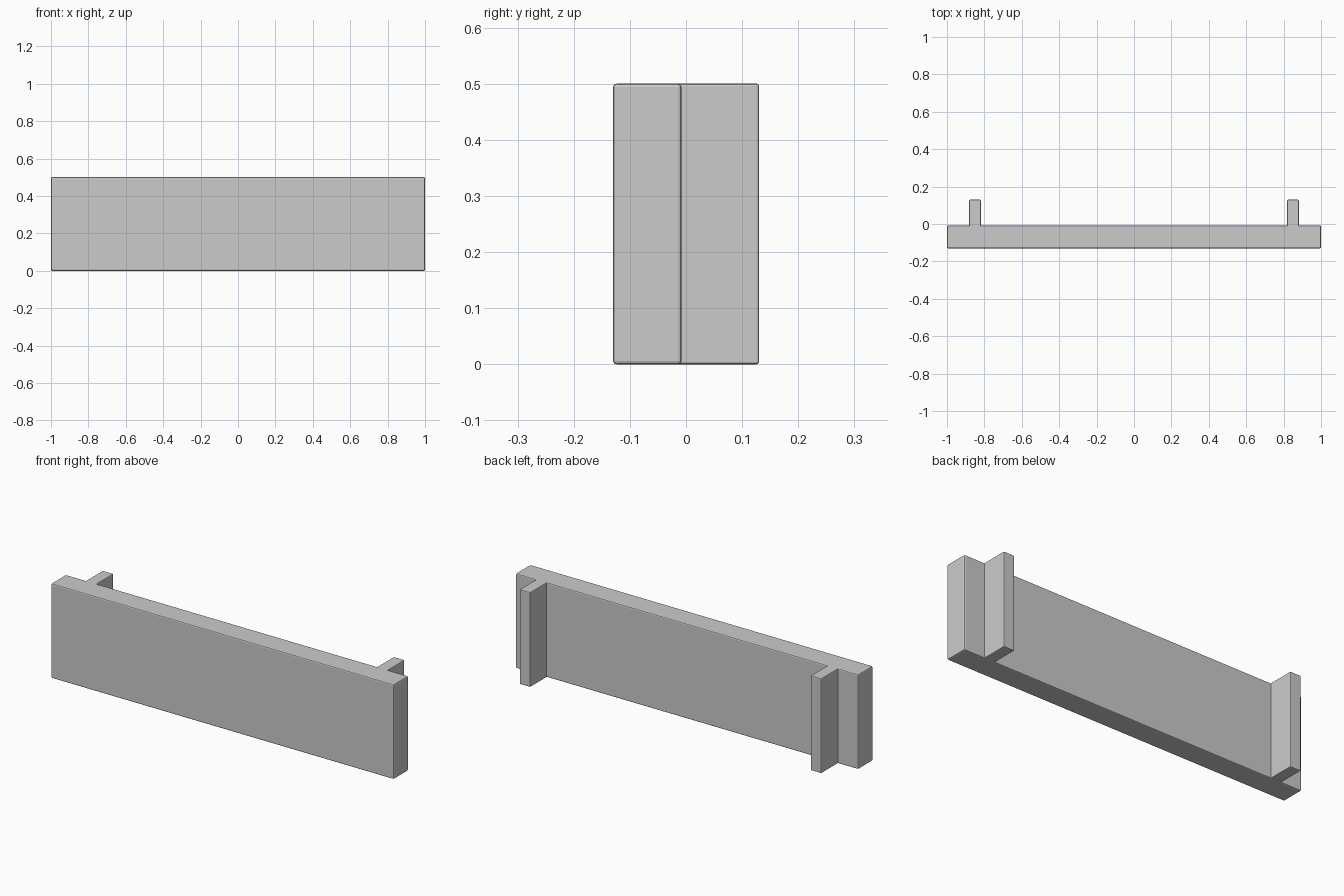
import bpy

if "Cube" in bpy.data.objects:
    bpy.data.objects.remove(bpy.data.objects["Cube"])


def box(name, lo, hi, bevel):
    """Box between two corners with slightly softened edges."""
    size = [b - a for a, b in zip(lo, hi)]
    centre = [(a + b) / 2 for a, b in zip(lo, hi)]
    bpy.ops.mesh.primitive_cube_add(size=1, location=centre)
    ob = bpy.context.object
    ob.name = ob.data.name = name
    ob.scale = size
    bpy.ops.object.transform_apply(location=False, rotation=False, scale=True)
    mod = ob.modifiers.new("soft_edges", "BEVEL")
    mod.width = bevel
    mod.segments = 2
    return ob


# Long front panel
box("panel", (-1, -0.13, 0), (1, -0.008, 0.5), 0.006)

# Upright ribs on the back, rooted just inside the panel
for side, x in (("left", -0.85), ("right", 0.85)):
    box(f"{side}_rib", (x - 0.031, -0.018, 0), (x + 0.031, 0.13, 0.5), 0.004)
